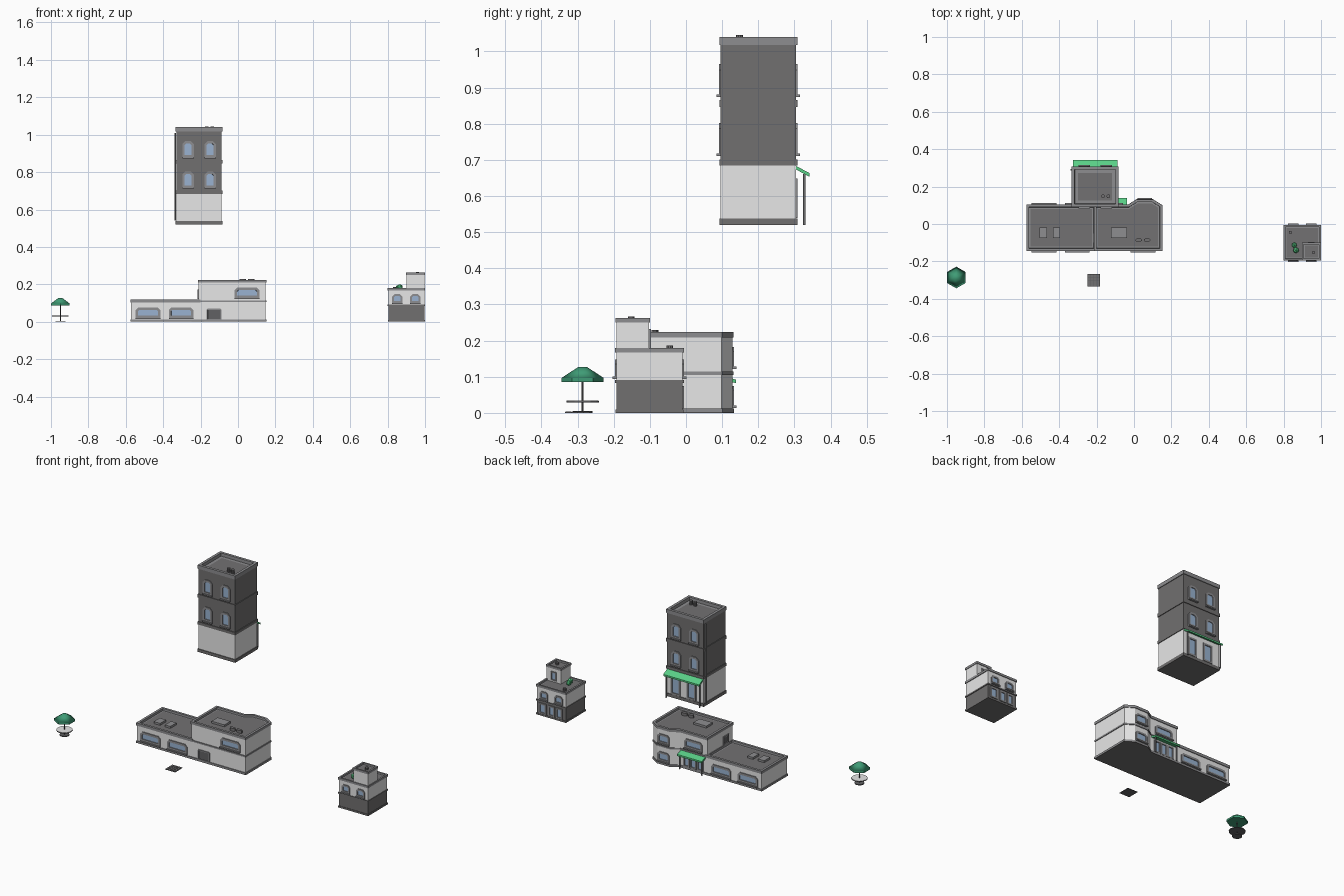
import bpy, bmesh, math
from mathutils import Vector

if "Cube" in bpy.data.objects:
    bpy.data.objects.remove(bpy.data.objects["Cube"])


def mat(name, r, g, b):
    m = bpy.data.materials.new(name)
    m.diffuse_color = (r, g, b, 1)
    m.use_nodes = True
    m.node_tree.nodes["Principled BSDF"].inputs["Base Color"].default_value = m.diffuse_color
    return m


LIGHT = mat("light_wall", 0.8, 0.8, 0.8)
DARK = mat("dark_wall", 0.165, 0.16, 0.16)
TRIM = mat("grey_trim", 0.27, 0.27, 0.28)
ROOF = mat("roof_grey", 0.17, 0.165, 0.17)
METAL = mat("dark_metal", 0.12, 0.12, 0.125)
GLASS = mat("blue_glass", 0.32, 0.45, 0.64)
AWN = mat("bright_green", 0.1, 0.62, 0.24)
LEAF = mat("deep_green", 0.05, 0.33, 0.18)


def finish(name, bm, *mats):
    me = bpy.data.meshes.new(name)
    bm.to_mesh(me)
    bm.free()
    for m in mats:
        me.materials.append(m)
    ob = bpy.data.objects.new(name, me)
    bpy.context.collection.objects.link(ob)
    return ob


def extruded(pts, vec):
    """Closed solid from a flat outline; returns bmesh and the far cap."""
    bm = bmesh.new()
    a = [bm.verts.new(p) for p in pts]
    b = [bm.verts.new(Vector(p) + Vector(vec)) for p in pts]
    bm.faces.new(a)
    cap = bm.faces.new(b)
    n = len(pts)
    for i in range(n):
        bm.faces.new((a[i], a[(i + 1) % n], b[(i + 1) % n], b[i]))
    bmesh.ops.recalc_face_normals(bm, faces=bm.faces)
    return bm, cap


def rect(x0, x1, y0, y1):
    return [(x0, y0), (x1, y0), (x1, y1), (x0, y1)]


def offset(pts, d):
    """Grow a counter-clockwise outline by d with mitred corners."""
    out = []
    for i, p in enumerate(pts):
        p0, p, p2 = Vector(pts[i - 1]), Vector(p), Vector(pts[(i + 1) % len(pts)])
        e1, e2 = (p - p0).normalized(), (p2 - p).normalized()
        n1, n2 = Vector((e1.y, -e1.x)), Vector((e2.y, -e2.x))
        q = p + (n1 + n2) * (d / (1 + n1.dot(n2)))
        out.append((q.x, q.y))
    return out


def prism(name, pts, z0, z1, m):
    bm, _ = extruded([(x, y, z0) for x, y in pts], (0, 0, z1 - z0))
    return finish(name, bm, m)


def box(name, x0, x1, y0, y1, z0, z1, m):
    return prism(name, rect(x0, x1, y0, y1), z0, z1, m)


def cap_roof(name, pts, z0, z1, rim, ledge, grow=0.004):
    """Parapet band with a recessed floor inside a trim ledge."""
    bm, cap = extruded([(x, y, z0) for x, y in offset(pts, grow)], (0, 0, z1 - z0))
    for t, d in ((rim, 0), (0.0005, -(z1 - z0 - 0.003)), (ledge, 0)):
        bmesh.ops.inset_individual(bm, faces=[cap], thickness=t, depth=d, use_even_offset=True)
    cap.material_index = 1
    return finish(name, bm, TRIM, ROOF)


def cyl(name, x, y, z0, z1, r, m, n=8, r2=None, sx=1):
    bm = bmesh.new()
    bmesh.ops.create_cone(bm, cap_ends=True, segments=n, radius1=r, radius2=r if r2 is None else r2, depth=z1 - z0)
    ob = finish(name, bm, m)
    ob.location = (x, y, (z0 + z1) / 2)
    ob.scale.x = sx
    return ob


def window(name, x, y, z0, z1, w, ang, cut=0.012, rim=0.011, sill=True, pane=GLASS):
    """Frame with cut top corners and inset glass, facing angle ang (degrees)."""
    a = math.radians(ang)
    n, u = Vector((math.cos(a), math.sin(a), 0)), Vector((-math.sin(a), math.cos(a), 0))
    o, h = Vector((x, y, 0)), w / 2
    prof = [(-h, z0), (h, z0), (h, z1 - cut), (h - cut, z1), (cut - h, z1), (-h, z1 - cut)]
    if cut == 0:
        prof = [(-h, z0), (h, z0), (h, z1), (-h, z1)]
    bm, cap = extruded([o + u * s + Vector((0, 0, z)) - n * 0.002 for s, z in prof], n * 0.007)
    bmesh.ops.inset_individual(bm, faces=[cap], thickness=rim, depth=0, use_even_offset=True)
    bmesh.ops.inset_individual(bm, faces=[cap], thickness=0.0005, depth=-0.004, use_even_offset=True)
    cap.material_index = 1
    finish(name, bm, TRIM, pane)
    if sill:
        pts = [o + u * s + n * d for s, d in ((-h, -0.002), (h, -0.002), (h, 0.012), (-h, 0.012))]
        prism(name + "_sill", [(p.x, p.y) for p in pts], z0 - 0.006, z0 + 0.001, TRIM)


def awning(name, x0, x1, y0, y1, z0, z1, ground):
    prof = [(y0, z1), (y1, z0 + 0.01), (y1, z0), (y0, z1 - 0.01)]
    bm, _ = extruded([(x0, y, z) for y, z in prof], (x1 - x0, 0, 0))
    finish(name, bm, AWN)
    for x in (x0 + 0.008, x1 - 0.008):
        cyl(name + "_post", x, y1 - 0.015, ground, z0 + 0.008, 0.004, TRIM, 6)


# Tall tower
T = rect(-0.329, -0.087, 0.096, 0.304)
prism("tower_ground_floor", T, 0.525, 0.69, LIGHT)
prism("tower_upper_floors", T, 0.69, 1.019, DARK)
for z0, z1 in ((0.52, 0.538), (0.684, 0.701), (0.846, 0.866)):
    prism("tower_band", offset(T, 0.004), z0, z1, DARK)
cap_roof("tower_roof", T, 1.018, 1.04, 0.016, 0.018)
for z in (0.717, 0.88):
    for x in (-0.267, -0.149):
        window("tower_front_window", x, 0.096, z, z + 0.085, 0.062, -90, 0.016, 0.012)
        window("tower_back_window", x, 0.304, z, z + 0.085, 0.062, 90, 0.016, 0.012)
for x, w in ((-0.25, 0.062), (-0.145, 0.062)):
    window("tower_shop_window", x, 0.304, 0.539, 0.648, w, 90, 0, 0.011, False)
awning("tower_awning", -0.327, -0.089, 0.303, 0.342, 0.653, 0.684, 0.52)
cyl("tower_drainpipe", -0.336, 0.29, 0.54, 1.01, 0.0045, TRIM, 6)
for x in (-0.166, -0.137):
    cyl("tower_vent", x, 0.148, 1.02, 1.045, 0.01, ROOF, 10)

# Long building: low wing and two-storey block with bevelled bay
W = rect(-0.571, -0.205, -0.14, 0.1)
B = [(-0.211, -0.14), (0.148, -0.14), (0.148, 0.098), (0.1, 0.128), (0.015, 0.128), (-0.03, 0.1), (-0.211, 0.1)]
prism("wing_wall", W, 0.004, 0.105, LIGHT)
prism("block_wall", B, 0.004, 0.21, LIGHT)
prism("wing_base", offset(W, 0.004), 0.002, 0.012, TRIM)
prism("block_base", offset(B, 0.0045), 0.002, 0.0125, TRIM)
prism("wing_underside", offset(W, 0.004), 0, 0.0025, DARK)
prism("block_underside", offset(B, 0.0045), 0, 0.0025, DARK)
prism("block_floor_band", offset(B, 0.004), 0.105, 0.114, TRIM)
cap_roof("wing_roof", W, 0.104, 0.12, 0.014, 0.008)
cap_roof("block_roof", B, 0.209, 0.224, 0.014, 0.008)
for x in (-0.481, -0.304):
    window("wing_front_window", x, -0.14, 0.02, 0.076, 0.132, -90, 0.014, 0.013)
    window("wing_back_window", x, 0.1, 0.02, 0.076, 0.132, 90, 0.014, 0.013)
window("block_front_window", 0.048, -0.14, 0.127, 0.182, 0.132, -90, 0.014, 0.013)
window("block_front_door", -0.128, -0.14, 0.008, 0.07, 0.08, -90, 0.006, 0.006, False, METAL)
window("block_back_window", -0.12, 0.1, 0.127, 0.182, 0.12, 90, 0.014, 0.013)
window("block_side_door", -0.211, -0.075, 0.121, 0.172, 0.05, 180, 0, 0.008, False, METAL)
for z in (0.02, 0.127):
    window("bay_window", 0.058, 0.128, z, z + 0.055, 0.078, 90, 0.012)
for x in (-0.165, -0.12, -0.075):
    window("block_shop_window", x, 0.1, 0.013, 0.085, 0.042, 90, 0, 0.008, False)
awning("block_awning", -0.2, -0.037, 0.099, 0.138, 0.082, 0.104, 0)
for x, w, z in ((-0.485, 0.042, 0.105), (-0.414, 0.036, 0.105), (-0.08, 0.085, 0.21)):
    box("skylight", x - w / 2, x + w / 2, -0.075, -0.018, z, z + 0.014, TRIM)
for x in (0.025, 0.07):
    cyl("block_vent", x, -0.086, 0.21, 0.229, 0.01, ROOF, 10, sx=1.8)

# Small corner house with roof turret
H = rect(0.804, 0.996, -0.192, -0.01)
R = rect(0.9, 0.996, -0.192, -0.102)
prism("house_ground_floor", H, 0, 0.088, DARK)
prism("house_upper_floor", H, 0.088, 0.168, LIGHT)
prism("turret_wall", R, 0.168, 0.251, LIGHT)
prism("house_base", offset(H, 0.003), 0, 0.01, DARK)
prism("house_band", offset(H, 0.004), 0.083, 0.091, DARK)
cap_roof("house_roof", H, 0.167, 0.18, 0.01, 0.006)
cap_roof("turret_roof", R, 0.25, 0.263, 0.01, 0.006, 0.003)
for x in (0.851, 0.948):
    window("house_front_window", x, -0.192, 0.1, 0.147, 0.055, -90, 0.012, 0.01)
    window("house_back_window", x, -0.01, 0.1, 0.147, 0.055, 90, 0.012, 0.01)
for x, w in ((0.846, 0.042), (0.897, 0.042), (0.957, 0.05)):
    window("house_shop_window", x, -0.01, 0.012, 0.075, w, 90, 0, 0.009, False)
window("turret_door", 0.948, -0.102, 0.178, 0.232, 0.036, 90, 0, 0.007, False)
cyl("house_vent", 0.836, -0.045, 0.168, 0.186, 0.009, ROOF, 10)
cyl("turret_vent", 0.96, -0.152, 0.252, 0.267, 0.009, ROOF, 10)
for x, y, r in ((0.857, -0.113, 0.015), (0.866, -0.14, 0.017)):
    bm = bmesh.new()
    bmesh.ops.create_icosphere(bm, subdivisions=1, radius=r)
    finish("roof_shrub", bm, AWN).location = (x, y, 0.184)

# Parasol table
PX, PY = -0.95, -0.286
cyl("parasol_rim", PX, PY, 0.086, 0.097, 0.058, LEAF, 6)
canopy = cyl("parasol_canopy", PX, PY, 0.097, 0.127, 0.058, LEAF, 6, 0.012)
canopy.data.shade_smooth()
cyl("parasol_pole", PX, PY, 0, 0.09, 0.003, METAL, 8)
cyl("parasol_table", PX, PY, 0.029, 0.033, 0.045, METAL, 12)
cyl("parasol_table_top", PX, PY, 0.0325, 0.034, 0.044, LIGHT, 12)
cyl("parasol_base", PX, PY, 0, 0.005, 0.027, METAL, 12)

# Paving grate made of tiles
box("grate_plate", -0.248, -0.182, -0.335, -0.267, 0, 0.003, METAL)
for i in range(4):
    for j in range(4):
        x, y = -0.2465 + i * 0.0162, -0.3335 + j * 0.0167
        box("grate_tile", x, x + 0.0144, y, y + 0.0149, 0.002, 0.0045, ROOF)
